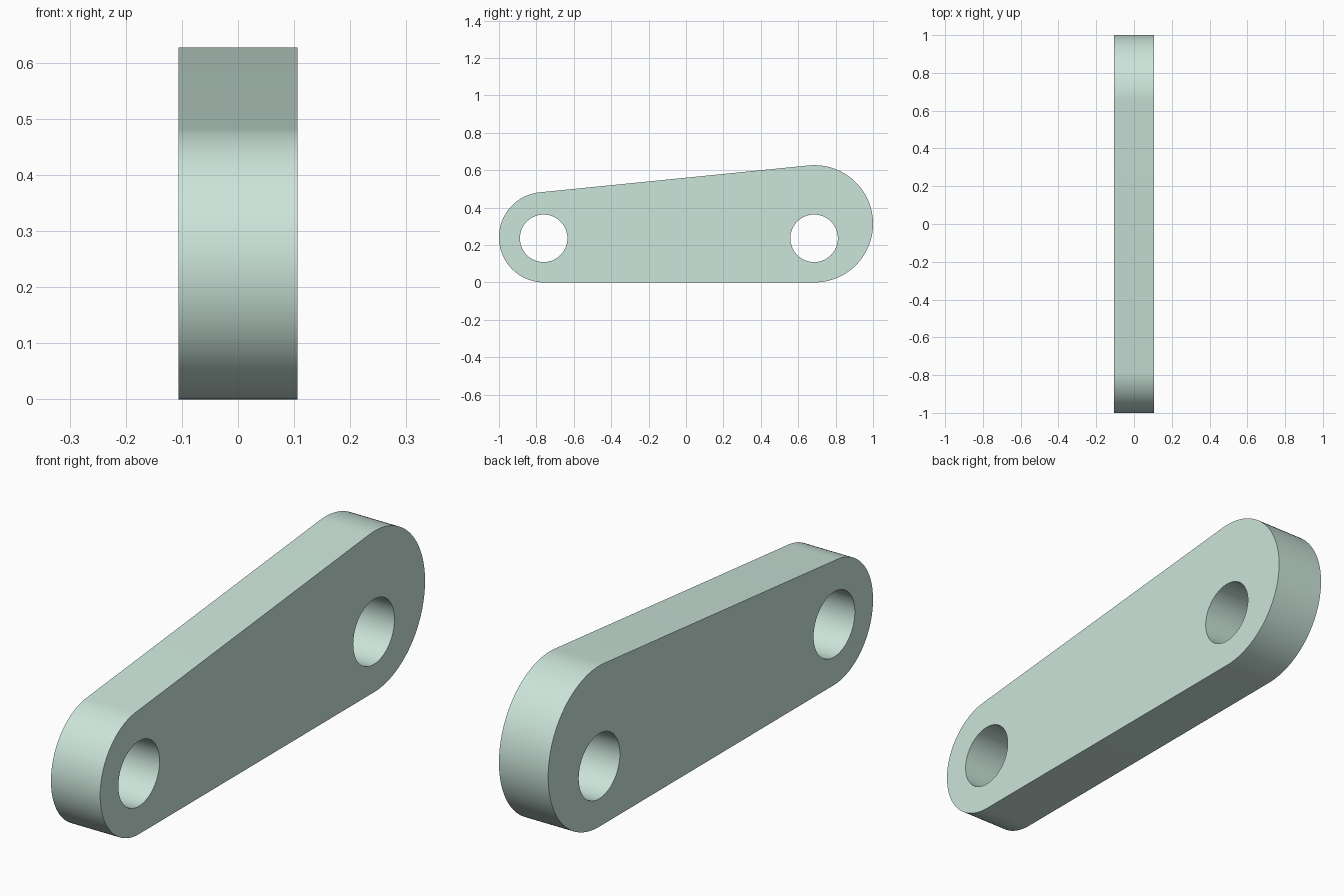
import bpy, bmesh
from math import sin, cos, atan2, asin, hypot, pi, radians

if "Cube" in bpy.data.objects:
    bpy.data.objects.remove(bpy.data.objects["Cube"])

HALF = 0.106                       # half thickness along x
R1, R2 = 0.2415, 0.3135            # small and large end radii
Y1, Y2 = -1 + R1, 1 - R2           # end centres (both ends rest on z = 0)
HOLE_R, HOLE_Z = 0.127, 0.236


def arc(cy, cz, r, a0, a1, n):
    return [(cy + r * cos(a0 + (a1 - a0) * i / n),
             cz + r * sin(a0 + (a1 - a0) * i / n)) for i in range(n + 1)]


# Outline: two end arcs joined by a flat base and a sloping tangent top
slope = atan2(R2 - R1, Y2 - Y1) + asin((R2 - R1) / hypot(Y2 - Y1, R2 - R1))
top = pi / 2 + slope
outline = arc(Y2, R2, R2, -pi / 2, top, 64) + arc(Y1, R1, R1, top, 1.5 * pi, 64)
holes = [arc(cy, HOLE_Z, HOLE_R, 0, 2 * pi, 64)[:-1] for cy in (-0.761, 0.685)]

# Filled 2D curve extruded to the plate thickness
curve = bpy.data.curves.new("link_plate", 'CURVE')
curve.dimensions = '2D'
curve.fill_mode = 'BOTH'
curve.extrude = HALF
for loop in [outline] + holes:
    spline = curve.splines.new('POLY')
    spline.points.add(len(loop) - 1)
    for point, (y, z) in zip(spline.points, loop):
        point.co = (y, z, 0, 1)
    spline.use_cyclic_u = True

plate = bpy.data.objects.new("link_plate", curve)
bpy.context.collection.objects.link(plate)
plate.rotation_euler = (radians(90), 0, radians(90))   # stand profile in the yz plane
bpy.context.view_layer.objects.active = plate
plate.select_set(True)
bpy.ops.object.convert(target='MESH')
plate = bpy.context.object
bpy.ops.object.transform_apply(location=False, rotation=True, scale=False)

# Weld caps to walls
bm = bmesh.new()
bm.from_mesh(plate.data)
bmesh.ops.remove_doubles(bm, verts=bm.verts, dist=1e-5)
bmesh.ops.recalc_face_normals(bm, faces=bm.faces)
bm.to_mesh(plate.data)
bm.free()
bpy.ops.object.shade_smooth_by_angle(angle=radians(30))

# Pale green finish
mat = bpy.data.materials.new("pale_green")
mat.diffuse_color = (0.60, 0.78, 0.70, 1)
mat.use_nodes = True
mat.node_tree.nodes["Principled BSDF"].inputs["Base Color"].default_value = mat.diffuse_color
plate.data.materials.clear()
plate.data.materials.append(mat)
